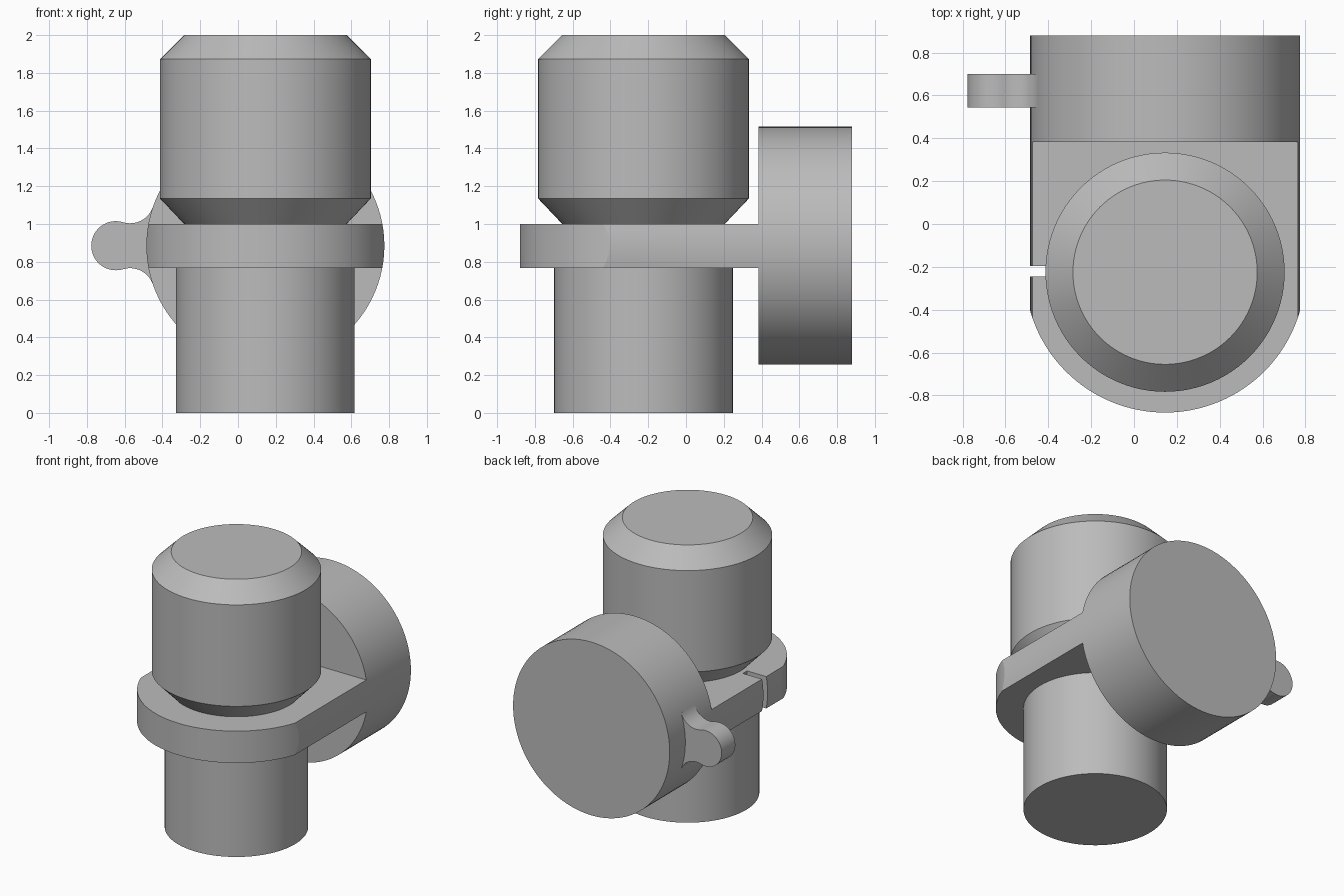
import bpy, bmesh
from math import sin, cos, pi, atan2, sqrt, radians
from mathutils import Vector

if "Cube" in bpy.data.objects:
    bpy.data.objects.remove(bpy.data.objects["Cube"])

SEG = 96
CX, CY = 0.145, -0.225      # body axis
HUB_Z, HUB_R = 0.885, 0.63  # rear disc centre height and radius

grey = bpy.data.materials.new("plain grey")
grey.use_nodes = True
grey.diffuse_color = (0.5, 0.5, 0.5, 1)
grey.node_tree.nodes["Principled BSDF"].inputs["Base Color"].default_value = (0.5, 0.5, 0.5, 1)


def finish(bm, name):
    bmesh.ops.recalc_face_normals(bm, faces=bm.faces[:])
    mesh = bpy.data.meshes.new(name)
    bm.to_mesh(mesh)
    bm.free()
    mesh.materials.append(grey)
    obj = bpy.data.objects.new(name, mesh)
    bpy.context.collection.objects.link(obj)
    return obj


def activate(obj):
    bpy.ops.object.select_all(action='DESELECT')
    obj.select_set(True)
    bpy.context.view_layer.objects.active = obj


def smooth(obj):
    activate(obj)
    bpy.ops.object.shade_smooth_by_angle(angle=radians(12))


def arc(cx, cy, r, start, end, n):
    return [(cx + r * cos(start + (end - start) * i / n),
             cy + r * sin(start + (end - start) * i / n)) for i in range(n + 1)]


def prism(name, outline, low, high, axis):
    """Extrude a flat outline along z (outline is x, y) or y (outline is x, z)."""
    bm = bmesh.new()
    if axis == 'z':
        verts = [bm.verts.new((a, b, low)) for a, b in outline]
        step = Vector((0, 0, high - low))
    else:
        verts = [bm.verts.new((a, low, b)) for a, b in outline]
        step = Vector((0, high - low, 0))
    face = bm.faces.new(verts)
    copy = bmesh.ops.extrude_face_region(bm, geom=[face], use_keep_orig=True)
    moved = [g for g in copy["geom"] if isinstance(g, bmesh.types.BMVert)]
    bmesh.ops.translate(bm, verts=moved, vec=step)
    return finish(bm, name)


def lathe(name, profile):
    bm = bmesh.new()
    rings = [[bm.verts.new((x, y, z)) for x, y in arc(CX, CY, r, 0, 2 * pi, SEG)[:-1]]
             for r, z in profile]
    for low, high in zip(rings, rings[1:]):
        for i in range(SEG):
            j = (i + 1) % SEG
            bm.faces.new((low[i], low[j], high[j], high[i]))
    bm.faces.new(rings[0])
    bm.faces.new(rings[-1])
    return finish(bm, name)


def boolean(obj, cutter, operation):
    cutter.hide_render = True
    mod = obj.modifiers.new(operation.lower(), 'BOOLEAN')
    mod.operation = operation
    mod.solver = 'EXACT'
    mod.object = cutter
    activate(obj)
    bpy.ops.object.modifier_apply(modifier=mod.name)
    bpy.data.objects.remove(cutter)


# Turned body: lower tube, then chamfered upper barrel
body = lathe("body", [(0.473, 0), (0.473, 0.9), (0.43, 0.9), (0.43, 1.0),
                      (0.558, 1.135), (0.558, 1.873), (0.43, 2.0)])
smooth(body)

# Rear disc
hub_outline = arc(CX, HUB_Z, HUB_R, 0, 2 * pi, SEG)[:-1]
disc = prism("rear_disc", hub_outline, 0.383, 0.88, 'y')
smooth(disc)

# Bracket plate: rounded front, sides trimmed to the disc's curvature
plan = arc(CX, CY, 0.655, pi, 2 * pi, 64) + [(CX + 0.655, 0.385), (CX - 0.655, 0.385)]
bracket = prism("bracket_plate", plan, 0.768, 1.0, 'z')
boolean(bracket, prism("trim_cutter", hub_outline, -1.2, 0.6, 'y'), 'INTERSECT')

# Narrow clamp slot in the right side
slot = [(-0.8, -0.245), (-0.32, -0.245), (-0.32, -0.197), (-0.8, -0.197)]
boolean(bracket, prism("slot_cutter", slot, 0.5, 1.3, 'z'), 'DIFFERENCE')
smooth(bracket)

# Side knob: round end blended into the disc by two concave fillets
KX, KR, FR = -0.647, 0.13, 0.128
span = CX - KX
along = ((KR + FR) ** 2 - (HUB_R + FR) ** 2 + span ** 2) / (2 * span)
rise = sqrt((KR + FR) ** 2 - along ** 2)
tip = atan2(rise, along)
root = atan2(-rise, span - along)
upper = arc(KX + along, HUB_Z + rise, FR, root, tip - pi, 16)
lower = [(x, 2 * HUB_Z - z) for x, z in reversed(upper)]
round_end = arc(KX, HUB_Z, KR, tip, 2 * pi - tip, 40)
inner = [(-0.3, HUB_Z - 0.2), (-0.3, HUB_Z + 0.2)]
knob = prism("side_knob", upper + round_end[1:-1] + lower + inner, 0.543, 0.70, 'y')
smooth(knob)
